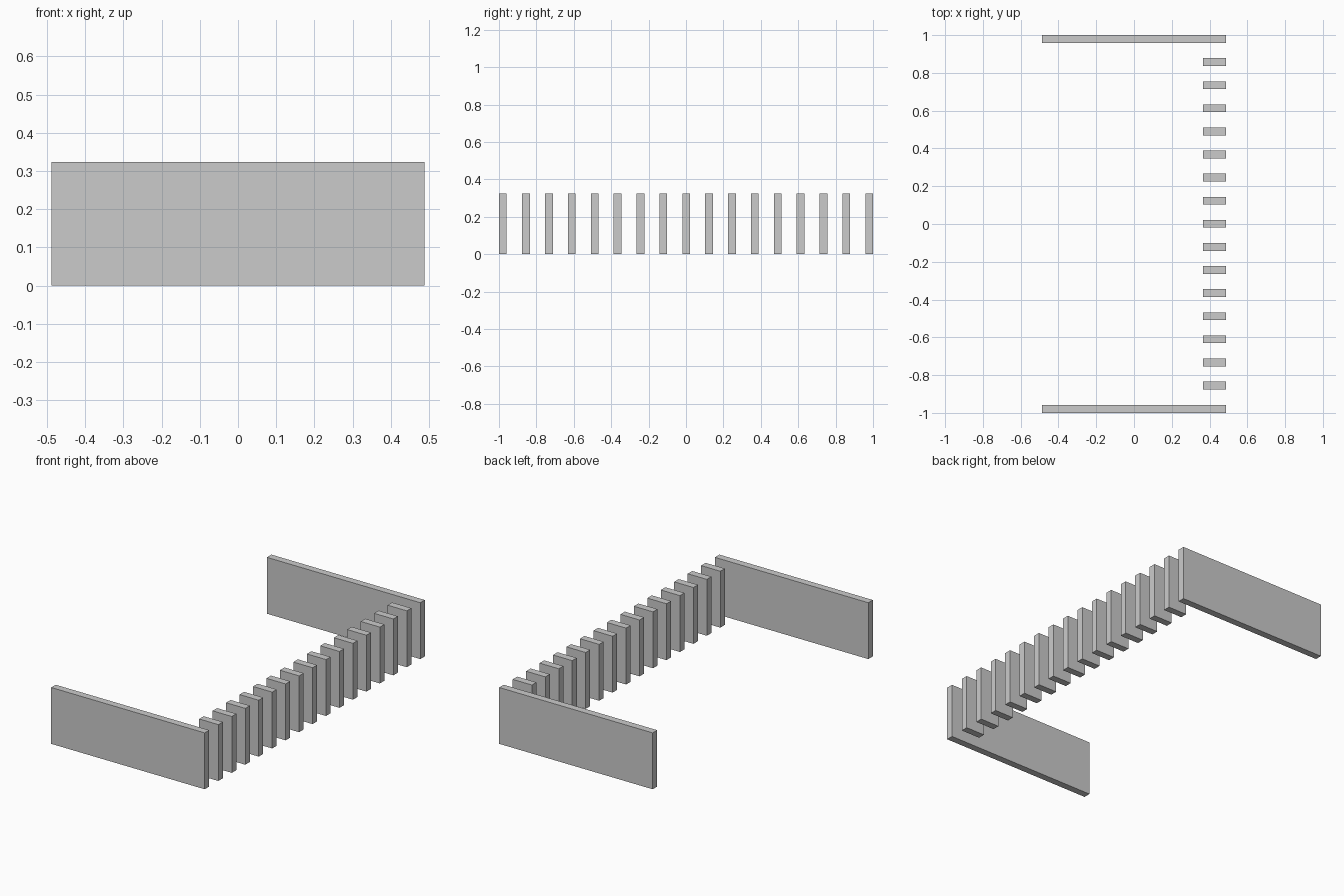
import bpy

if "Cube" in bpy.data.objects:
    bpy.data.objects.remove(bpy.data.objects["Cube"])

HEIGHT, THICK, HALF_X = 0.324, 0.041, 0.488


def panel(name, x0, x1, y):
    """Upright board standing on the floor, centred on y."""
    bpy.ops.mesh.primitive_cube_add(size=1, location=((x0 + x1) / 2, y, HEIGHT / 2))
    ob = bpy.context.object
    ob.name = name
    ob.scale = (x1 - x0, THICK, HEIGHT)
    bpy.ops.object.transform_apply(location=False, rotation=False, scale=True)
    return ob


# Long end panels
END_Y = 1 - THICK / 2
panel("front_panel", -HALF_X, HALF_X, -END_Y)
panel("back_panel", -HALF_X, HALF_X, END_Y)

# Row of 15 short upright slats along the right side
for i in range(15):
    panel(f"slat_{i + 1}", HALF_X - 0.122, HALF_X, (i - 7) * 0.1223 + 0.001)
